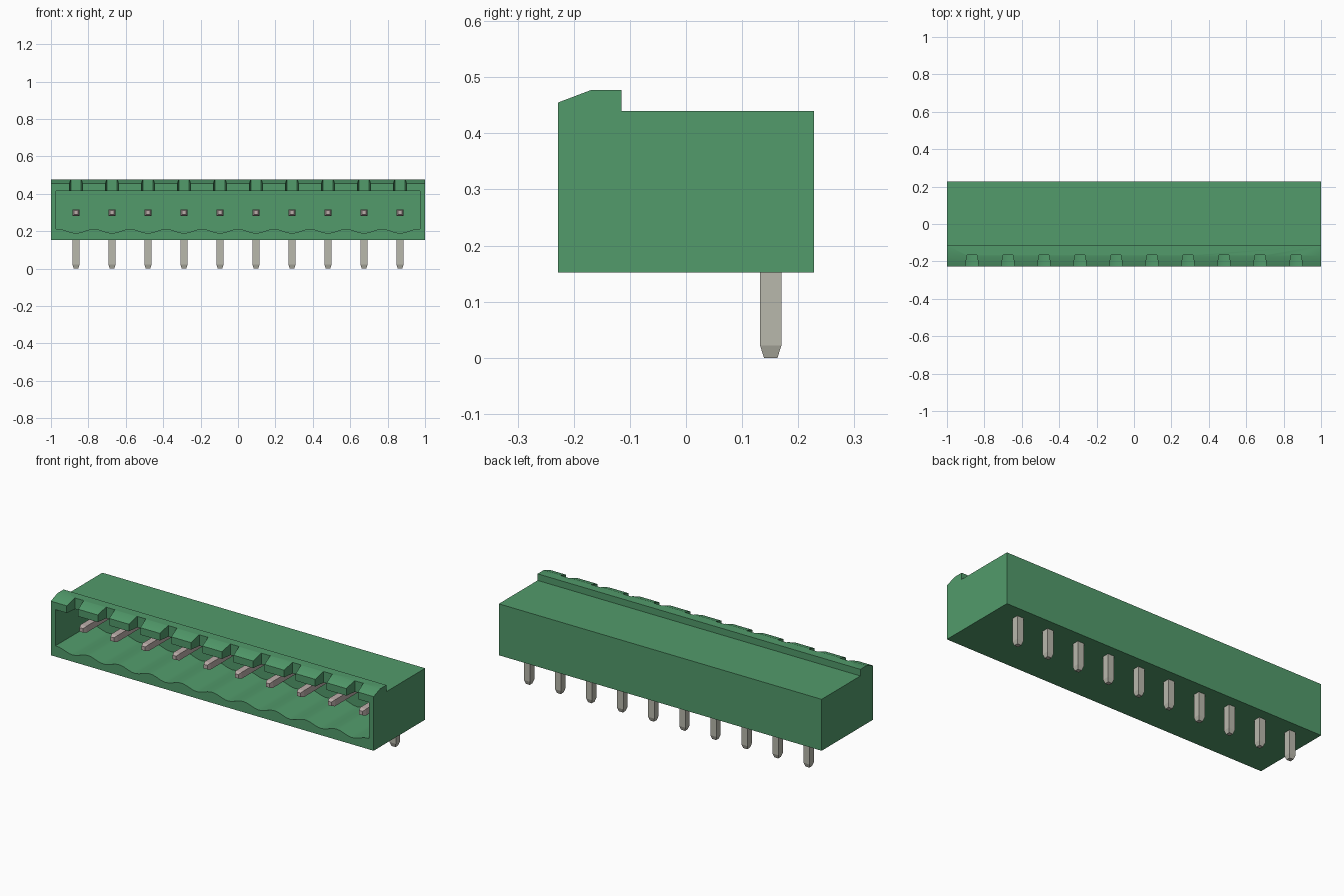
import bpy, bmesh, math
from mathutils import Vector

if "Cube" in bpy.data.objects:
    bpy.data.objects.remove(bpy.data.objects["Cube"])

COUNT, PITCH = 10, 0.1925
PIN_X = [(i - (COUNT - 1) / 2) * PITCH for i in range(COUNT)]


def material(name, rgb):
    m = bpy.data.materials.new(name)
    m.use_nodes = True
    m.diffuse_color = (*rgb, 1)
    bsdf = next(n for n in m.node_tree.nodes if n.type == 'BSDF_PRINCIPLED')
    bsdf.inputs["Base Color"].default_value = (*rgb, 1)
    return m


green = material("green plastic", (0.084, 0.328, 0.147))
tin = material("tin legs", (0.485, 0.479, 0.413))
contact = material("contact metal", (0.50, 0.42, 0.40))


def new_object(name, bm, mat):
    bmesh.ops.recalc_face_normals(bm, faces=bm.faces)
    mesh = bpy.data.meshes.new(name)
    bm.to_mesh(mesh)
    bm.free()
    mesh.materials.append(mat)
    ob = bpy.data.objects.new(name, mesh)
    bpy.context.collection.objects.link(ob)
    return ob


def prism(bm, points, offset):
    """Extrude a closed outline of 3D points along an offset."""
    face = bm.faces.new([bm.verts.new(p) for p in points])
    ext = bmesh.ops.extrude_face_region(bm, geom=[face])
    verts = [g for g in ext["geom"] if isinstance(g, bmesh.types.BMVert)]
    bmesh.ops.translate(bm, verts=verts, vec=Vector(offset))


def tapered_pin(bm, base, shoulder, tip, half, tip_half):
    """Square pin from base to shoulder, narrowing to the tip."""
    base, shoulder, tip = Vector(base), Vector(shoulder), Vector(tip)
    axis = (tip - base).normalized()
    u = Vector((1, 0, 0))
    v = axis.cross(u)
    rings = []
    for centre, h in ((base, half), (shoulder, half), (tip, tip_half)):
        rings.append([bm.verts.new(centre + u * a * h + v * b * h)
                      for a, b in ((-1, -1), (1, -1), (1, 1), (-1, 1))])
    for lo, hi in zip(rings, rings[1:]):
        for i in range(4):
            j = (i + 1) % 4
            bm.faces.new((lo[i], lo[j], hi[j], hi[i]))
    bm.faces.new(rings[0][::-1])
    bm.faces.new(rings[-1])


# Housing: side profile with the latch ridge along the top front edge
profile = [(-0.228, 0.152), (0.228, 0.152), (0.228, 0.44), (-0.115, 0.44),
           (-0.115, 0.477), (-0.17, 0.477), (-0.228, 0.455)]
bm = bmesh.new()
prism(bm, [(-1, y, z) for y, z in profile], (2, 0, 0))
housing = new_object("housing", bm, green)

# Cavity cutter: rectangle with a scalloped floor, one dip below each pin
STEPS = 12
outline = [(0.972, 0.415), (-0.972, 0.415), (-0.972, 0.212)]
for i in range(COUNT * STEPS + 1):
    x = -COUNT * PITCH / 2 + i * PITCH / STEPS
    outline.append((x, 0.201 + 0.011 * math.cos(2 * math.pi * i / STEPS)))
outline.append((0.972, 0.212))
bm = bmesh.new()
prism(bm, [(x, -0.3, z) for x, z in outline], (0, 0.39, 0))
cavity_cutter = new_object("cavity_cutter", bm, green)

# Notch cutter: tapered slots through the ridge above each pin
bm = bmesh.new()
for x in PIN_X:
    slot = [(-0.04, -0.26), (0.04, -0.26), (0.027, -0.165), (-0.027, -0.165)]
    prism(bm, [(x + a, y, 0.40) for a, y in slot], (0, 0, 0.2))
notch_cutter = new_object("notch_cutter", bm, green)

# Cut the housing, then discard the cutters
bpy.context.view_layer.objects.active = housing
for cutter in (cavity_cutter, notch_cutter):
    cutter.hide_render = True
    mod = housing.modifiers.new("cut", 'BOOLEAN')
    mod.operation = 'DIFFERENCE'
    mod.solver = 'EXACT'
    mod.object = cutter
    bpy.ops.object.modifier_apply(modifier=mod.name)
    bpy.data.objects.remove(cutter)

bpy.ops.object.select_all(action='DESELECT')
housing.select_set(True)
bpy.ops.object.shade_smooth_by_angle(angle=math.radians(30))

# Solder legs below the housing and contact pins inside the cavity
legs, pins = bmesh.new(), bmesh.new()
for x in PIN_X:
    tapered_pin(legs, (x, 0.151, 0.17), (x, 0.151, 0.022), (x, 0.151, 0), 0.019, 0.012)
    tapered_pin(pins, (x, 0.11, 0.299), (x, -0.13, 0.299), (x, -0.15, 0.299), 0.018, 0.011)
new_object("solder_legs", legs, tin)
new_object("contact_pins", pins, contact)
